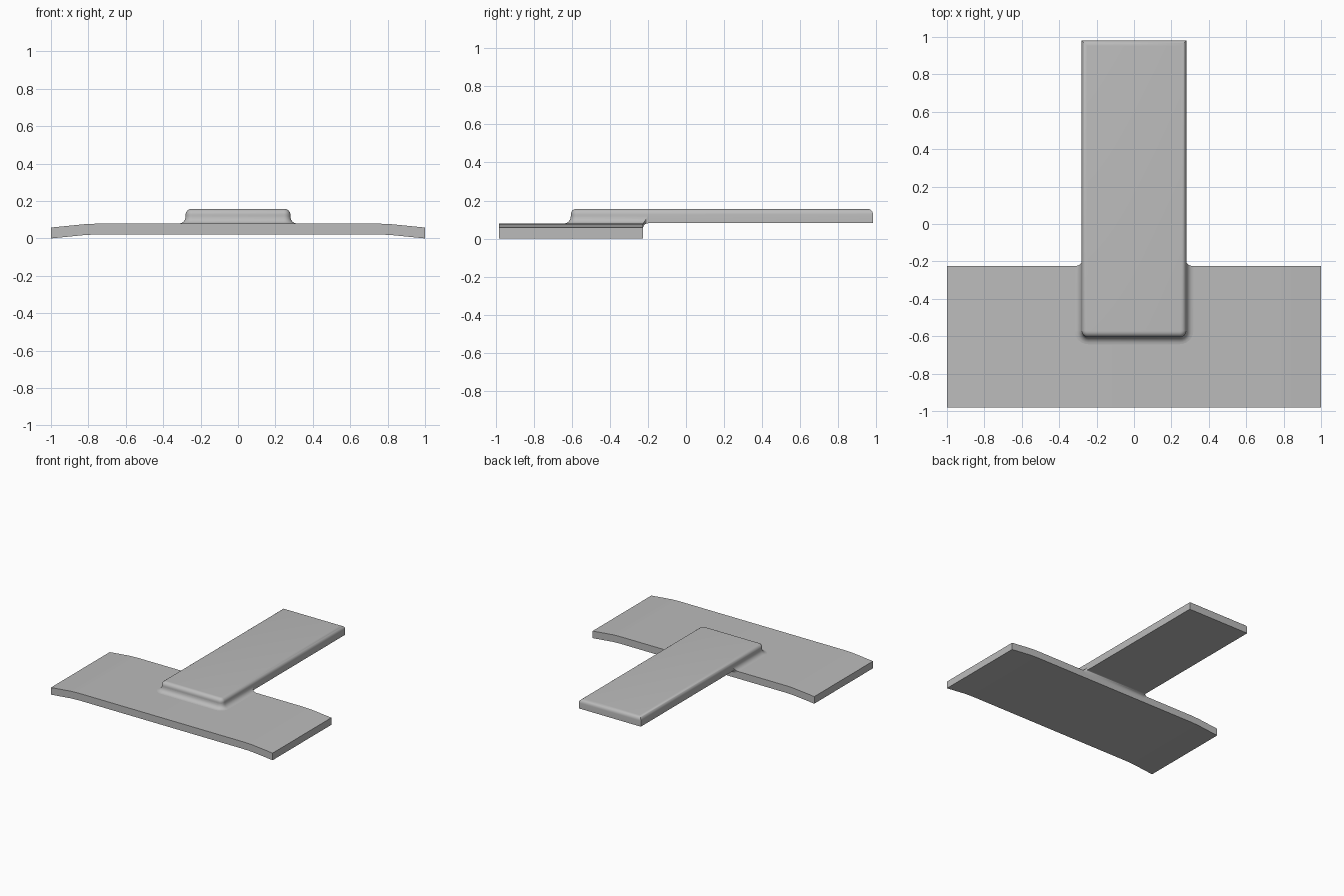
import bpy, bmesh
from math import sin, cos, pi

cube = bpy.data.objects.get("Cube")
if cube:
    bpy.data.objects.remove(cube)

grey = bpy.data.materials.new("plain grey")
grey.use_nodes = True
colour = (0.5, 0.5, 0.5, 1)
grey.diffuse_color = colour
grey.node_tree.nodes["Principled BSDF"].inputs["Base Color"].default_value = colour

FRONT, EDGE, BACK = -0.982, -0.225, 0.982   # plate front, plate back, bar end
PLATE_TOP, THICK = 0.079, 0.058
HALF, NOSE, TOP = 0.28, -0.605, 0.157       # bar half width, front, top
ROUND, FILLET, BLEND = 0.03, 0.038, 0.025   # edge rounding, base fillet, back blend
STEPS = 6
ANGLES = [i / STEPS * pi / 2 for i in range(STEPS + 1)]


def finish(bm, name, angle=0.6):
    bmesh.ops.remove_doubles(bm, verts=bm.verts, dist=1e-5)
    bmesh.ops.recalc_face_normals(bm, faces=bm.faces)
    mesh = bpy.data.meshes.new(name)
    bm.to_mesh(mesh)
    bm.free()
    mesh.materials.append(grey)
    ob = bpy.data.objects.new(name, mesh)
    bpy.context.collection.objects.link(ob)
    bpy.ops.object.select_all(action='DESELECT')
    ob.select_set(True)
    bpy.context.view_layer.objects.active = ob
    bpy.ops.object.shade_smooth_by_angle(angle=angle)
    return ob


def loft(bm, rows, closed=False):
    """Bridge rows of points with quads."""
    vs = [[bm.verts.new(p) for p in row] for row in rows]
    n = len(vs[0])
    for a, b in zip(vs, vs[1:]):
        for i in range(n if closed else n - 1):
            j = (i + 1) % n
            bm.faces.new((a[i], a[j], b[j], b[i]))
    return vs


def outline(d, y_back, z):
    """Bar outline grown by d: square back corners, rounded front corners."""
    r = 0.035
    right = [(HALF - r + (r + d) * cos(a), NOSE + r - (r + d) * sin(a), z) for a in ANGLES]
    right.insert(0, (HALF + d, y_back, z))
    return right + [(-x, y, h) for x, y, h in reversed(right)]


# Base plate: flat slab with drooping ends
bm = bmesh.new()
half = [(0.74, 0), (0.78, 0.001), (0.82, 0.003), (1, 0.021)]
drop = [(-x, d) for x, d in reversed(half)] + half
section = [(x, PLATE_TOP - d) for x, d in drop]
section += [(x, z - THICK) for x, z in reversed(section)]
ends = loft(bm, [[(x, y, z) for x, z in section] for y in (FRONT, EDGE)], True)
for end in ends:
    bm.faces.new(end)
finish(bm, "base_plate")

# Bar: long slab with rounded top edges
bm = bmesh.new()
rings = [outline(0, BACK, PLATE_TOP + 0.002)]
for a in ANGLES:
    d = ROUND * (cos(a) - 1)
    rings.append(outline(d, BACK + d, TOP - ROUND + ROUND * sin(a)))
vs = loft(bm, rings, True)
bm.faces.new(vs[0])
bm.faces.new(vs[-1])
finish(bm, "bar")

# Concave fillet around the foot of the bar
bm = bmesh.new()
rows = []
for a in ANGLES:
    out, up = FILLET * (1 - cos(a)), 1 - sin(a)
    rows.append(outline(out, EDGE + BLEND * up, PLATE_TOP + FILLET * up))
loft(bm, rows)
finish(bm, "bar_fillet")

# Concave fillet beneath the bar, closed at both sides against the plate
bm = bmesh.new()
under = [(EDGE + BLEND * (1 - sin(a)), PLATE_TOP + 0.002 - BLEND * (1 - cos(a)))
         for a in ANGLES]
loft(bm, [[(x, y, z) for y, z in under] for x in (-HALF, HALF)])
for side in (-1, 1):
    rim = [(side * (HALF + FILLET * (1 - cos(a))), EDGE + BLEND * (1 - sin(a)),
            PLATE_TOP + FILLET * (1 - sin(a))) for a in ANGLES]
    loft(bm, [rim, [(side * HALF, y, z) for y, z in under]])
finish(bm, "under_fillet", 0.9)
